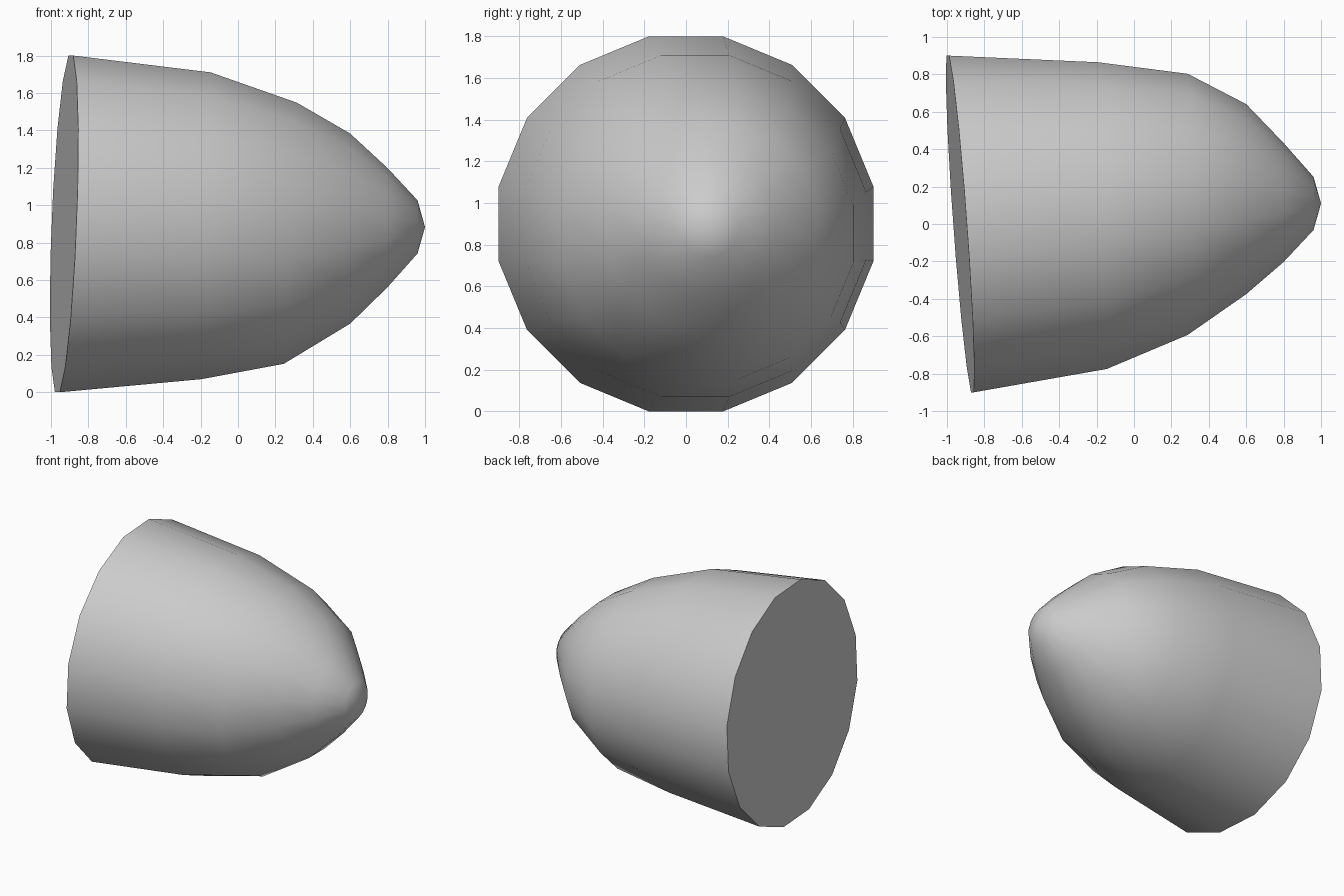
import bpy, bmesh, math

if "Cube" in bpy.data.objects:
    bpy.data.objects.remove(bpy.data.objects["Cube"])

SIDES = 16
# Rings: centre x, y, z, half width, lean of x along y, lean of x along z
RINGS = [
    (-0.93, 0.000, 0.900, 0.900, -0.073, 0.040),
    (-0.175, 0.045, 0.890, 0.820, -0.030, 0.030),
    (0.28, 0.105, 0.850, 0.698, 0.0, 0.050),
    (0.60, 0.133, 0.875, 0.508, 0.0, 0.0),
    (0.80, 0.115, 0.880, 0.318, 0.0, 0.0),
    (0.96, 0.110, 0.884, 0.142, 0.0, 0.0),
]
TIP = (1.0, 0.11, 0.883)


def add_ring(bm, cx, cy, cz, half, lean_y, lean_z):
    r = half / math.cos(math.pi / SIDES)
    verts = []
    for i in range(SIDES):
        a = 2 * math.pi * (i + 0.5) / SIDES
        dy, dz = r * math.cos(a), r * math.sin(a)
        verts.append(bm.verts.new((cx + lean_y * dy + lean_z * dz, cy + dy, cz + dz)))
    return verts


# Rounded nose body lofted through the rings
bm = bmesh.new()
rings = [add_ring(bm, *ring) for ring in RINGS]
for a, b in zip(rings, rings[1:]):
    for i in range(SIDES):
        j = (i + 1) % SIDES
        bm.faces.new((a[i], a[j], b[j], b[i]))

# Pointed tip and flat back cap
tip = bm.verts.new(TIP)
for i in range(SIDES):
    bm.faces.new((rings[-1][i], rings[-1][(i + 1) % SIDES], tip))
bm.faces.new(rings[0][::-1])
bmesh.ops.recalc_face_normals(bm, faces=bm.faces)

mesh = bpy.data.meshes.new("nose_cone")
bm.to_mesh(mesh)
bm.free()
cone = bpy.data.objects.new("nose_cone", mesh)
bpy.context.collection.objects.link(cone)

# Smooth sides with a sharp back rim
bpy.context.view_layer.objects.active = cone
cone.select_set(True)
bpy.ops.object.shade_smooth_by_angle(angle=math.radians(60))
